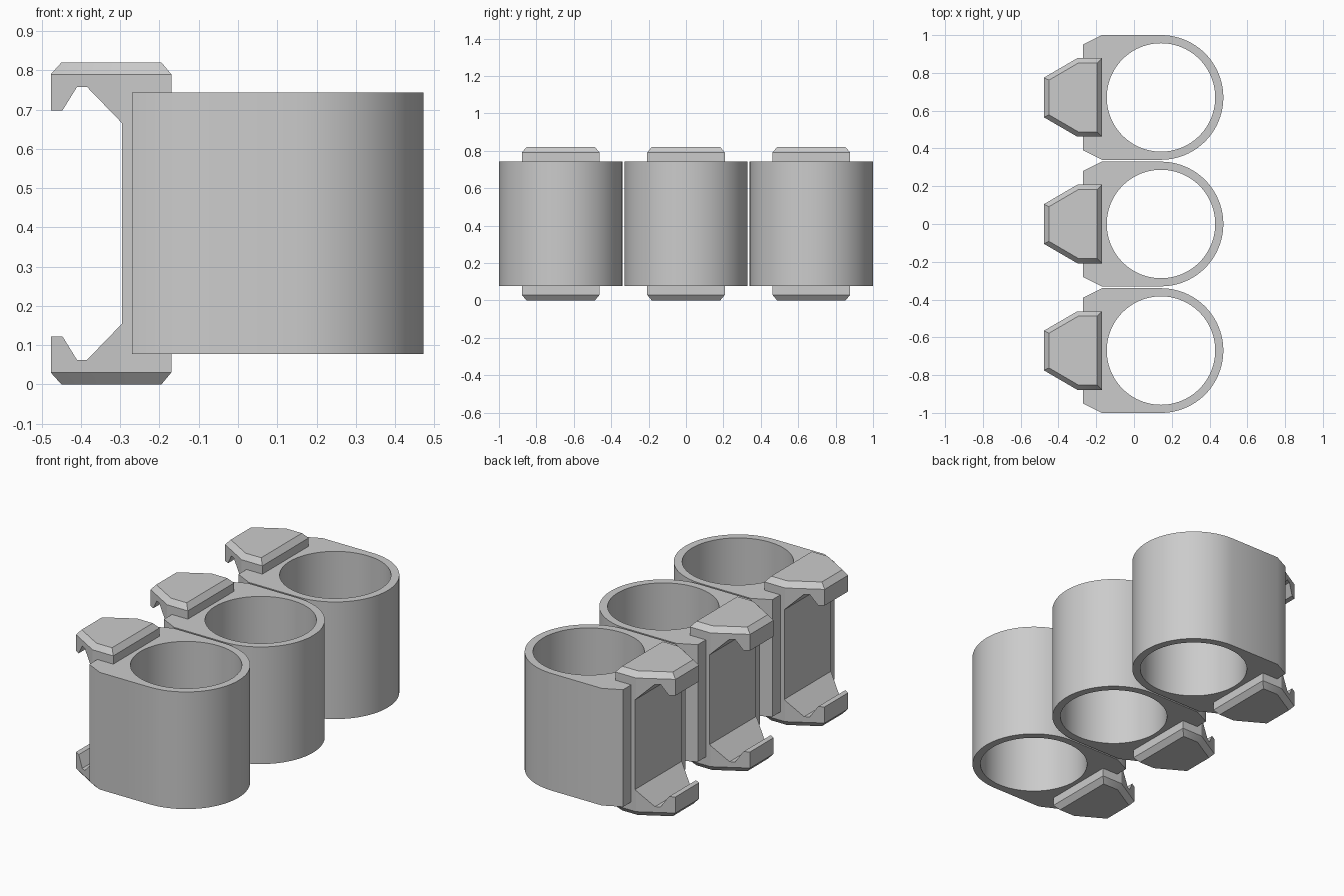
import bpy, bmesh, math
from mathutils import Vector

if "Cube" in bpy.data.objects:
    bpy.data.objects.remove(bpy.data.objects["Cube"])

SPACING = 0.67
CX, R_OUT, R_IN = 0.143, 0.33, 0.287
Z0, Z1 = 0.077, 0.743
H = 0.82


def arc(r, a0, a1, n, closed=False):
    steps = n if closed else n - 1
    return [(CX + r * math.cos(a0 + (a1 - a0) * i / steps),
             r * math.sin(a0 + (a1 - a0) * i / steps)) for i in range(n)]


def finish(bm, name):
    bmesh.ops.recalc_face_normals(bm, faces=bm.faces)
    me = bpy.data.meshes.new(name)
    bm.to_mesh(me)
    bm.free()
    ob = bpy.data.objects.new(name, me)
    bpy.context.collection.objects.link(ob)
    bpy.ops.object.select_all(action='DESELECT')
    bpy.context.view_layer.objects.active = ob
    ob.select_set(True)
    bpy.ops.object.shade_smooth_by_angle(angle=math.radians(30))
    return ob


# Open sleeve: D-shaped outline with a round through hole
def make_sleeve():
    bm = bmesh.new()
    outer = arc(R_OUT, -math.pi / 2, math.pi / 2, 49)
    outer += [(-0.17, R_OUT), (-0.27, 0.28), (-0.27, -0.28), (-0.17, -R_OUT)]
    inner = arc(R_IN, 0, 2 * math.pi, 96, True)
    edges = []
    for loop in (outer, inner):
        vs = [bm.verts.new((x, y, Z0)) for x, y in loop]
        edges += [bm.edges.new((vs[i - 1], vs[i])) for i in range(len(vs))]
    bmesh.ops.triangle_fill(bm, edges=edges, use_beauty=True)
    ext = bmesh.ops.extrude_face_region(bm, geom=bm.faces[:], use_keep_orig=True)
    top = [g for g in ext['geom'] if isinstance(g, bmesh.types.BMVert)]
    bmesh.ops.translate(bm, verts=top, vec=(0, 0, Z1 - Z0))
    return finish(bm, "sleeve")


# Clip: hooked C profile, trimmed by taper and chamfer planes
def make_clip():
    half = [(-0.295, 0.155), (-0.385, 0.062), (-0.41, 0.062), (-0.447, 0.122),
            (-0.477, 0.122), (-0.477, 0.03), (-0.45, 0), (-0.195, 0), (-0.17, 0.03)]
    prof = half + [(x, H - z) for x, z in reversed(half)]
    bm = bmesh.new()
    face = bm.faces.new([bm.verts.new((x, -0.208, z)) for x, z in prof])
    ext = bmesh.ops.extrude_face_region(bm, geom=[face], use_keep_orig=True)
    far = [g for g in ext['geom'] if isinstance(g, bmesh.types.BMVert)]
    bmesh.ops.translate(bm, verts=far, vec=(0, 0.416, 0))

    def cut(co, no):
        geom = bm.verts[:] + bm.edges[:] + bm.faces[:]
        res = bmesh.ops.bisect_plane(bm, geom=geom, plane_co=co, plane_no=no,
                                     dist=1e-5, clear_outer=True)
        rim = [g for g in res['geom_cut'] if isinstance(g, bmesh.types.BMEdge)]
        rim = [e for e in rim if e.is_boundary]
        if rim:
            bmesh.ops.edgeloop_fill(bm, edges=rim)

    for s in (-1, 1):
        side = Vector((-0.503, s * 0.864, 0))
        cut((-0.30, s * 0.208, 0), side)
        for z, up in ((H - 0.03, 1), (0.03, -1)):
            for co, n in (((-0.30, s * 0.208, z), side),
                          ((-0.20, s * 0.208, z), Vector((0, s, 0)))):
                cut(co, n * 0.77 + Vector((0, 0, up * 0.64)))
    return finish(bm, "clip")


# Three identical holders in a row
for maker in (make_sleeve, make_clip):
    part = maker()
    for s in (-1, 1):
        dup = part.copy()
        dup.location.y = s * SPACING
        bpy.context.collection.objects.link(dup)
